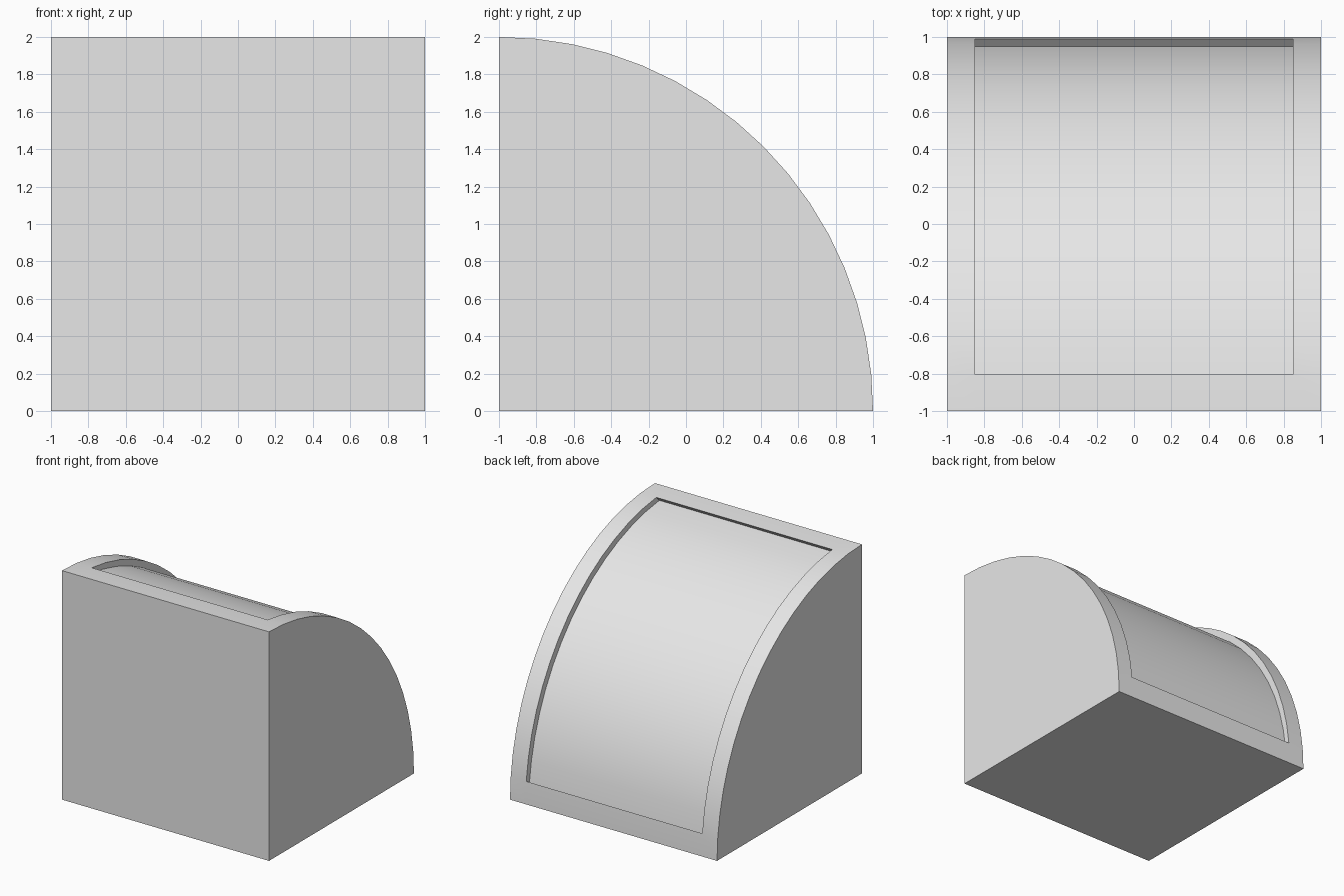
import bpy, bmesh, math
from mathutils import Vector

cube = bpy.data.objects.get("Cube")
if cube:
    bpy.data.objects.remove(cube, do_unlink=True)

SEGMENTS = 16
RADIUS = 2.0
COLUMNS = (-1.0, -0.85, 0.85, 1.0)
SHIFT = 0.042  # recess moves diagonally inward

# Plain grey material
grey = bpy.data.materials.new("light_grey")
grey.use_nodes = True
colour = (0.8, 0.8, 0.8, 1.0)
grey.diffuse_color = colour
grey.node_tree.nodes["Principled BSDF"].inputs["Base Color"].default_value = colour

bm = bmesh.new()

# Curved back: rows follow the quarter arc, columns run across the width
rows = []
for i in range(SEGMENTS + 1):
    a = math.pi / 2 * i / SEGMENTS
    y, z = -1 + RADIUS * math.cos(a), RADIUS * math.sin(a)
    rows.append([bm.verts.new((x, y, z)) for x in COLUMNS])

panel = []
for i in range(SEGMENTS):
    for j in range(3):
        f = bm.faces.new((rows[i][j], rows[i][j + 1], rows[i + 1][j + 1], rows[i + 1][j]))
        if j == 1 and 0 < i < SEGMENTS - 1:
            panel.append(f)

# Flat sides, bottom and front
low = [bm.verts.new((x, -1, 0)) for x in (-1, 1)]
bm.faces.new([r[0] for r in rows] + [low[0]])
bm.faces.new([r[-1] for r in rows] + [low[1]])
bm.faces.new(rows[0] + [low[1], low[0]])
bm.faces.new(rows[-1] + [low[1], low[0]])

# Recessed panel
new = bmesh.ops.extrude_face_region(bm, geom=panel)["geom"]
moved = [g for g in new if isinstance(g, bmesh.types.BMVert)]
bmesh.ops.translate(bm, verts=moved, vec=Vector((0, -SHIFT, -SHIFT)))
old = [f for f in panel if f.is_valid]
if old:
    bmesh.ops.delete(bm, geom=old, context='FACES')
bmesh.ops.recalc_face_normals(bm, faces=bm.faces[:])

mesh = bpy.data.meshes.new("quarter_round_block")
bm.to_mesh(mesh)
bm.free()
mesh.materials.append(grey)
block = bpy.data.objects.new("quarter_round_block", mesh)
bpy.context.collection.objects.link(block)

# Smooth curve, sharp corners
bpy.ops.object.select_all(action='DESELECT')
block.select_set(True)
bpy.context.view_layer.objects.active = block
bpy.ops.object.shade_smooth_by_angle(angle=math.radians(30))
